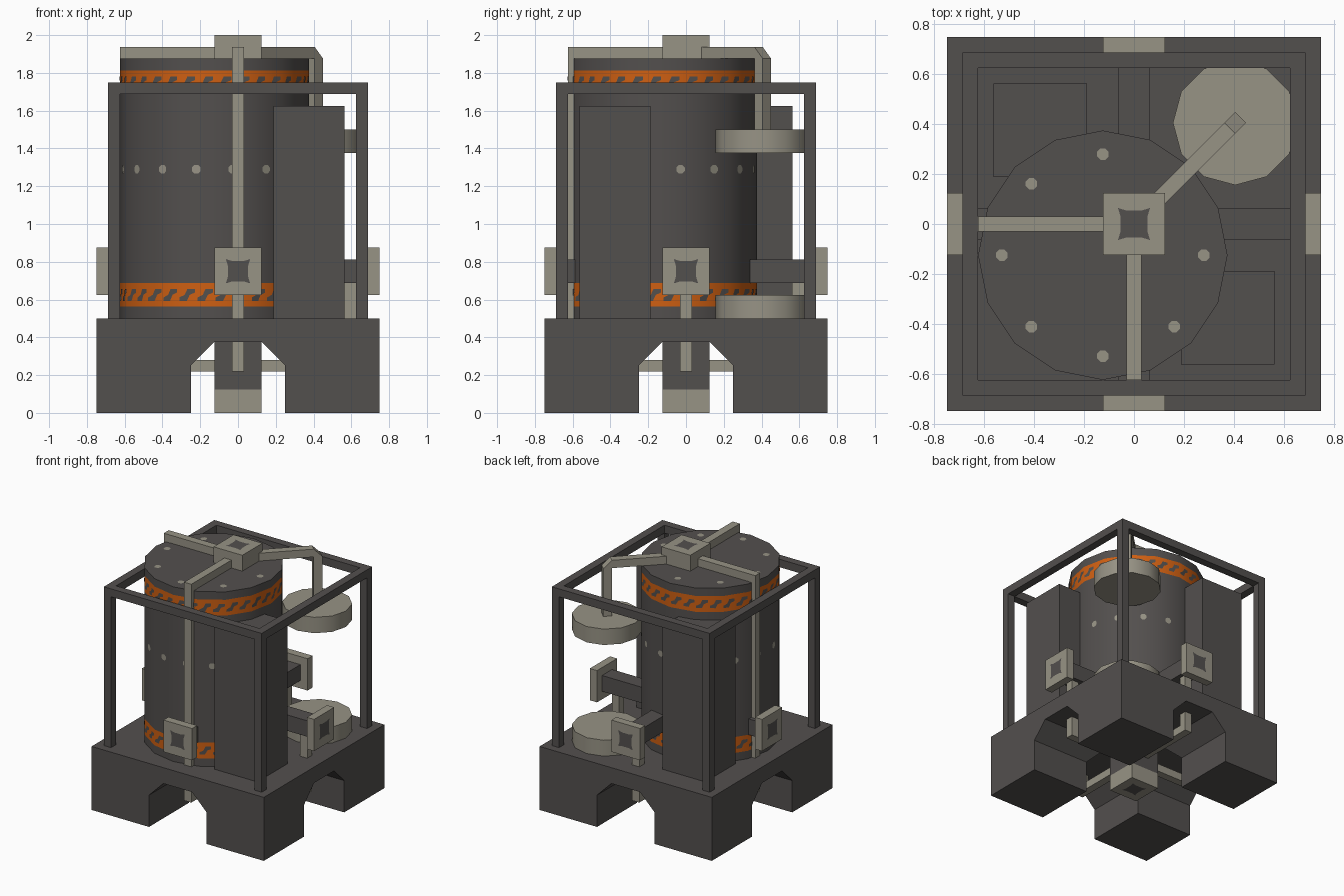
import bpy, bmesh, math
from mathutils import Vector, Matrix

if "Cube" in bpy.data.objects:
    bpy.data.objects.remove(bpy.data.objects["Cube"])


def material(name, rgb):
    m = bpy.data.materials.new(name)
    m.diffuse_color = (*rgb, 1)
    m.use_nodes = True
    m.node_tree.nodes["Principled BSDF"].inputs["Base Color"].default_value = m.diffuse_color
    return m


DARK = material("dark_metal", (0.086, 0.079, 0.076))
LIGHT = material("light_metal", (0.310, 0.292, 0.235))
ORANGE = material("warning_orange", (0.62, 0.115, 0.006))


def finish(name, bm, *mats):
    me = bpy.data.meshes.new(name)
    bm.to_mesh(me)
    bm.free()
    ob = bpy.data.objects.new(name, me)
    for m in mats:
        me.materials.append(m)
    bpy.context.collection.objects.link(ob)
    return ob


def smooth(ob):
    bpy.ops.object.select_all(action='DESELECT')
    ob.select_set(True)
    bpy.context.view_layer.objects.active = ob
    bpy.ops.object.shade_smooth_by_angle(angle=math.radians(35))


def box(name, x, y, z, mat, rot=0):
    """Box from ranges on each axis, turned about z by rot."""
    bm = bmesh.new()
    bmesh.ops.create_cube(bm, size=1)
    for v in bm.verts:
        v.co = [r[0] if c < 0 else r[1] for c, r in zip(v.co, (x, y, z))]
    bm.transform(Matrix.Rotation(rot, 4, 'Z'))
    return finish(name, bm, mat)


def prism(name, profile, half, mat, rot=0):
    """Profile in the x-z plane extruded along y by +-half, then turned about z."""
    bm = bmesh.new()
    face = bm.faces.new([bm.verts.new((x, -half, z)) for x, z in profile])
    ext = bmesh.ops.extrude_face_region(bm, geom=[face])
    for v in ext["geom"]:
        if isinstance(v, bmesh.types.BMVert):
            v.co.y = half
    bmesh.ops.recalc_face_normals(bm, faces=bm.faces)
    bm.transform(Matrix.Rotation(rot, 4, 'Z'))
    return finish(name, bm, mat)


def lathe(name, centre, rings, sides, radius, mats, band=lambda z: 0):
    """Straight drum through the heights in rings; band(z) picks the material."""
    bm = bmesh.new()
    loops = [[bm.verts.new((centre[0] + radius * math.cos(2 * math.pi * i / sides),
                            centre[1] + radius * math.sin(2 * math.pi * i / sides), z))
              for i in range(sides)] for z in rings]
    for lo, hi in zip(loops, loops[1:]):
        for i in range(sides):
            j = (i + 1) % sides
            bm.faces.new((lo[i], lo[j], hi[j], hi[i]))
    bm.faces.new(loops[0][::-1])
    bm.faces.new(loops[-1])
    for f in bm.faces:
        f.material_index = band(f.calc_center_median().z)
    ob = finish(name, bm, *mats)
    smooth(ob)
    return ob


def decal(bm, origin, u, v, points):
    """Flat painted shape lying on a surface."""
    o, u, v = Vector(origin), Vector(u), Vector(v)
    bm.faces.new([bm.verts.new(o + u * a + v * b) for a, b in points])


# Base block with two crossing tunnels
base = box("base", (-.75, .75), (-.75, .75), (0, .5), DARK)
arch = [(-.25, -.1), (.25, -.1), (.25, .25), (.125, .375), (-.125, .375), (-.25, .25)]
for k in range(2):
    cutter = prism(f"tunnel_cutter_{k}", arch, 1, DARK, k * math.pi / 2)
    mod = base.modifiers.new("tunnel", 'BOOLEAN')
    mod.operation, mod.solver, mod.object = 'DIFFERENCE', 'EXACT', cutter
    bpy.context.view_layer.objects.active = base
    base.select_set(True)
    bpy.ops.object.modifier_apply(modifier=mod.name)
    bpy.data.objects.remove(cutter)

# Main tank with two warning bands
TC, TR, N = Vector((-.125, -.125, 0)), .5, 16
lathe("main_tank", TC, (.5, .5625, .6875, 1.6875, 1.8125, 1.875), N, TR, (DARK, ORANGE),
      lambda z: int(.5625 < z < .6875 or 1.6875 < z < 1.8125))

# Painted band stripes and rivets
stripes, rivets = bmesh.new(), bmesh.new()
disc = [(.025 * math.cos(math.pi * (i + .5) / 4), .025 * math.sin(math.pi * (i + .5) / 4))
        for i in range(8)]
slash = [(-.05, -.032), (-.002, -.032), (.016, 0), (.05, .012), (.05, .032), (.002, .032),
         (-.016, 0), (-.05, -.014)]
up = Vector((0, 0, 1))
for i in range(N):
    a = 2 * math.pi * (i + .5) / N
    out = Vector((math.cos(a), math.sin(a), 0))
    side = Vector((-math.sin(a), math.cos(a), 0))
    wall = TC + out * (TR * math.cos(math.pi / N) + .003)
    decal(rivets, wall + up * 1.29, side, up, disc)
    for z in (.625, 1.75):
        for s in (-.049, .049):
            decal(stripes, wall + up * z + side * s, side * .85, up, slash)
for i in range(8):
    a = math.pi * i / 4
    decal(rivets, TC + Vector((.405 * math.cos(a), .405 * math.sin(a), 1.878)),
          (1, 0, 0), (0, 1, 0), disc)
finish("band_stripes", stripes, DARK)
finish("tank_rivets", rivets, LIGHT)

# Side cabinets
box("front_cabinet", (.1875, .5625), (-.5625, -.1875), (.5, 1.625), DARK)
box("back_cabinet", (-.5625, -.1875), (.1875, .5625), (.5, 1.625), DARK)

# Round vessels in the back right corner
for name, z in (("lower_vessel", .5), ("upper_vessel", 1.375)):
    lathe(name, (.406, .406), (z, z + .125), 12, .25, (LIGHT,))

# Hubs on the top and underneath
box("top_hub", (-.125, .125), (-.125, .125), (1.875, 2), LIGHT)
box("bottom_hub", (-.125, .125), (-.125, .125), (0, .125), LIGHT)
box("bottom_neck", (-.125, .125), (-.125, .125), (.125, .38), DARK)

# Bent pipe from the top hub to the upper vessel
d, w = .406 * math.sqrt(2), .031
prism("vessel_pipe", [(.1, 1.876), (.1, 1.9375), (d - w, 1.9375), (d + w, 1.876),
                      (d + w, 1.49), (d - w, 1.49), (d - w, 1.876)], w, LIGHT, math.pi / 4)

# Four-fold parts: frame, ports, arms and pipes (right, back, left, front)
ports = bmesh.new()
q, e = .064, .054
socket = [(-q, -q), (-.03, -e), (.03, -e), (q, -q), (e, -.03), (e, .03), (q, q),
          (.03, e), (-.03, e), (-q, q), (-e, .03), (-e, -.03)]
for k, n in enumerate(("right", "back", "left", "front")):
    r = k * math.pi / 2
    box(n + "_frame_post", (.625, .6875), (.625, .6875), (.5, 1.6875), DARK, r)
    box(n + "_frame_rail", (.625, .6875), (-.625, .6875), (1.6875, 1.75), DARK, r)
    box(n + "_port", (.6875, .75), (-.125, .125), (.625, .875), LIGHT, r)
    box(n + "_port_arm", (.33, .6875), (-.0625, .0625), (.6875, .8125), DARK, r)
    tall = n in ("left", "front")
    box(n + "_riser_pipe", (.5625, .625), (-w, w), (.219, 1.9375 if tall else .69), LIGHT, r)
    box(n + "_under_pipe", (.12, .5625), (-w, w), (.219, .281), LIGHT, r)
    if tall:
        box(n + "_top_pipe", (.12, .5625), (-w, w), (1.876, 1.9375), LIGHT, r)
    out = Vector((math.cos(r), math.sin(r), 0))
    decal(ports, out * .753 + up * .75, (-math.sin(r), math.cos(r), 0), up, socket)
decal(ports, (0, 0, 2.0005), (1, 0, 0), (0, 1, 0), socket)
decal(ports, (0, 0, .0), (1, 0, 0), (0, -1, 0), socket)
for v in ports.verts:
    if abs(v.co.z) < 1e-4:
        v.co.z = -.0005
finish("port_sockets", ports, DARK)
